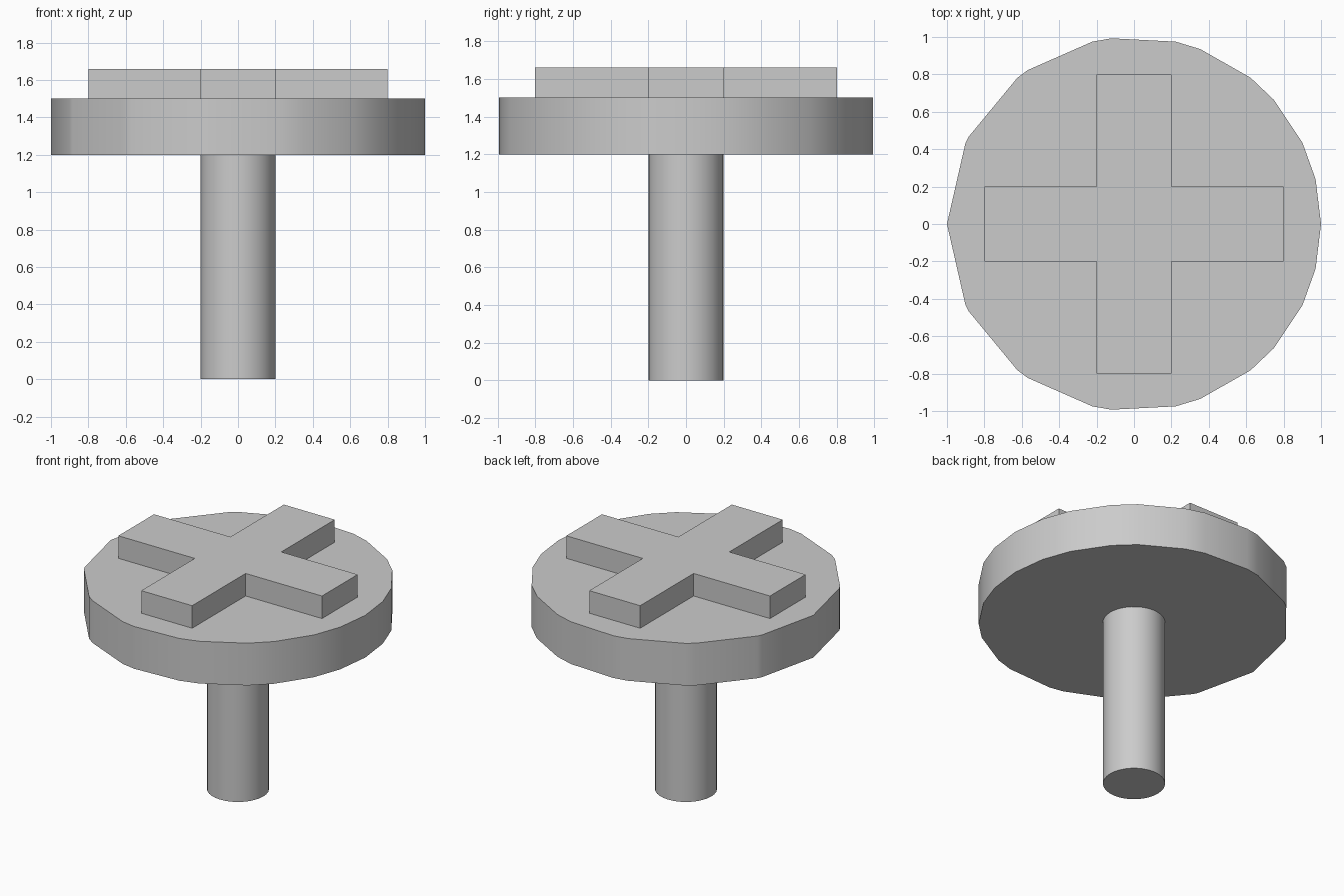
import bpy
import bmesh
from math import cos, sin, pi, radians

cube = bpy.data.objects.get("Cube")
if cube:
    bpy.data.objects.remove(cube, do_unlink=True)

# One plain grey for every part
grey = bpy.data.materials.new("light grey")
grey.use_nodes = True
colour = (0.6, 0.6, 0.6, 1)
grey.diffuse_color = colour
grey.node_tree.nodes["Principled BSDF"].inputs["Base Color"].default_value = colour


def prism(name, outline, bottom, top, smooth=False):
    """Extrude a counter-clockwise outline between two heights."""
    bm = bmesh.new()
    base = bm.faces.new([bm.verts.new((x, y, bottom)) for x, y in outline])
    grown = bmesh.ops.extrude_face_region(bm, geom=[base], use_keep_orig=True)
    verts = [v for v in grown["geom"] if isinstance(v, bmesh.types.BMVert)]
    bmesh.ops.translate(bm, verts=verts, vec=(0, 0, top - bottom))
    bmesh.ops.recalc_face_normals(bm, faces=bm.faces)
    mesh = bpy.data.meshes.new(name)
    bm.to_mesh(mesh)
    bm.free()
    mesh.materials.append(grey)
    obj = bpy.data.objects.new(name, mesh)
    bpy.context.collection.objects.link(obj)
    if smooth:
        bpy.ops.object.select_all(action='DESELECT')
        obj.select_set(True)
        bpy.context.view_layer.objects.active = obj
        bpy.ops.object.shade_smooth_by_angle(angle=radians(30))
    return obj


def ring(radius, angles):
    return [(radius * cos(a), radius * sin(a)) for a in angles]


def steps(sides):
    """Corner angles of a regular polygon with a corner on -x."""
    return {round((pi + 2 * pi * i / sides) % (2 * pi), 5) % 6.28318 for i in range(sides)}


# Stem
prism("stem", ring(0.2, [2 * pi * i / 32 for i in range(32)]), 0, 1.2, smooth=True)

# Head: the corners of a 13-sided and a 14-sided polygon on one circle
prism("head_disc", ring(1, sorted(steps(13) | steps(14))), 1.2, 1.5, smooth=True)

# Raised cross: one arm's three corners turned about the centre
half, reach = 0.2, 0.8
cross = []
for turn in range(4):
    c, s = round(cos(turn * pi / 2)), round(sin(turn * pi / 2))
    for x, y in ((reach, -half), (reach, half), (half, half)):
        cross.append((x * c - y * s, x * s + y * c))
prism("raised_cross", cross, 1.5, 1.66)
